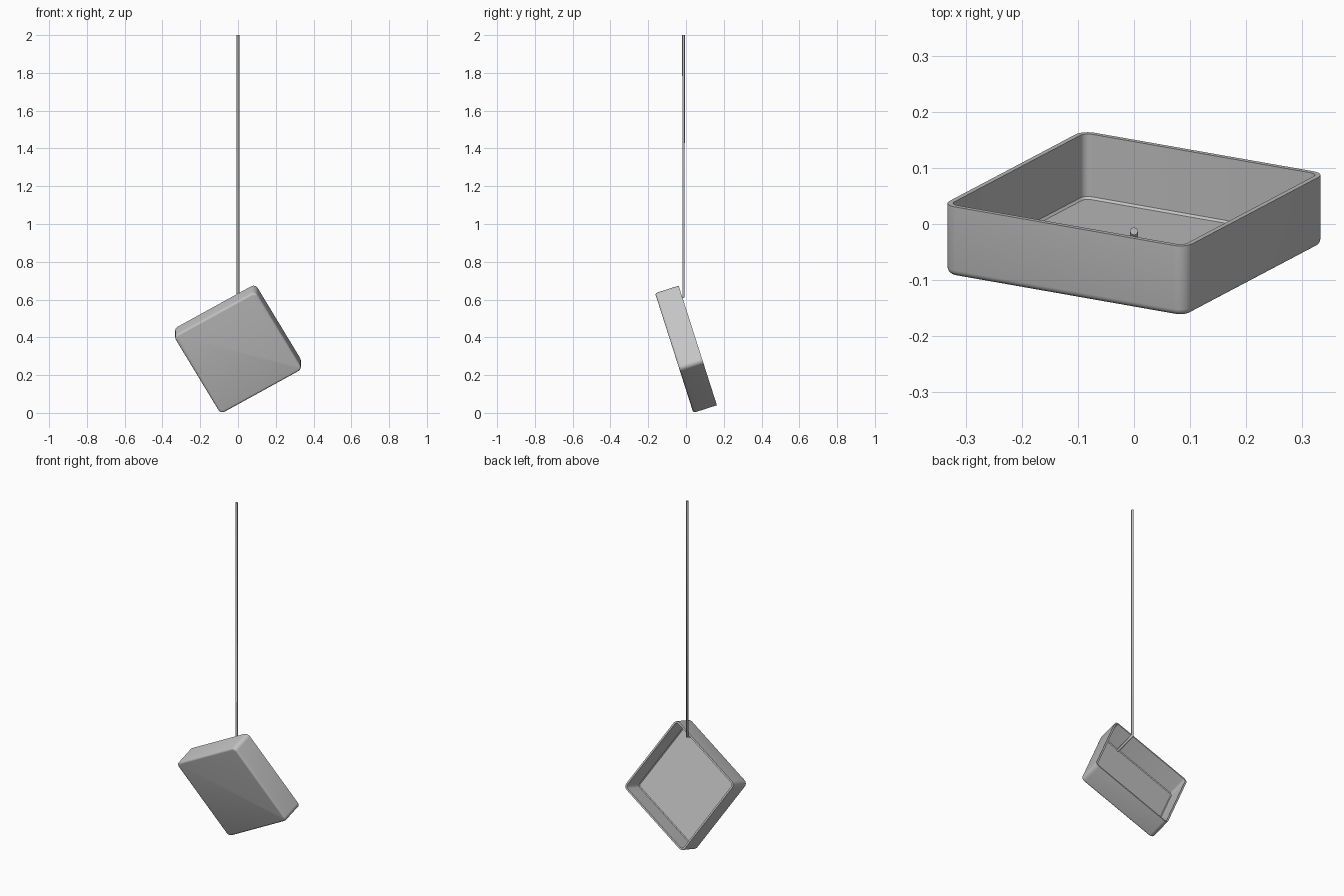
import bpy, bmesh, math
from mathutils import Vector

if "Cube" in bpy.data.objects:
    bpy.data.objects.remove(bpy.data.objects["Cube"])

TILT = math.atan2(0.04, 0.125)      # lean of the tray
ROLL = math.radians(30)             # turn of the tray in its own plane
HALF, CORNER, DEPTH, WALL, FILLET = 0.25, 0.025, 0.131, 0.01, 0.012
CENTER = Vector((0, -0.0625, 0.317))


def place(x, v, w):
    """Tray plane coordinates (x across, v up, w from base to rim) to world."""
    s, c = math.sin(TILT), math.cos(TILT)
    return CENTER + Vector((x, -v * s + w * c, v * c + w * s))


def ring(bm, inset, w, steps=6):
    """Rounded square loop at depth w, inset from the outer wall."""
    r = max(CORNER - inset, 0.004)
    k = HALF - inset - r
    verts = []
    for q in range(4):
        mid = math.radians(45 + 90 * q)
        cx, cy = k * math.copysign(1, math.cos(mid)), k * math.copysign(1, math.sin(mid))
        for i in range(steps + 1):
            a = math.radians(90 * q + 90 * i / steps)
            x, y = cx + r * math.cos(a), cy + r * math.sin(a)
            verts.append(bm.verts.new(place(x * math.cos(ROLL) - y * math.sin(ROLL),
                                            x * math.sin(ROLL) + y * math.cos(ROLL), w)))
    return verts


grey = bpy.data.materials.new("mid_grey")
grey.diffuse_color = (0.55, 0.55, 0.55, 1)
grey.use_nodes = True
grey.node_tree.nodes["Principled BSDF"].inputs["Base Color"].default_value = grey.diffuse_color

# Tray: filleted base, straight walls, flat rim, inner walls and floor
profile = []
for i in range(5):
    a = math.radians(90 * i / 4)
    profile.append((FILLET * (1 - math.sin(a)), FILLET * (1 - math.cos(a))))
profile += [(0, DEPTH), (WALL, DEPTH), (WALL, WALL + 0.004), (WALL + 0.004, WALL)]

bm = bmesh.new()
loops = [ring(bm, inset, w) for inset, w in profile]
for a, b in zip(loops, loops[1:]):
    for i in range(len(a)):
        j = (i + 1) % len(a)
        bm.faces.new((a[i], a[j], b[j], b[i]))
bm.faces.new(loops[0])
bm.faces.new(loops[-1])
bmesh.ops.recalc_face_normals(bm, faces=bm.faces)
mesh = bpy.data.meshes.new("tray")
bm.to_mesh(mesh)
bm.free()
mesh.materials.append(grey)
tray = bpy.data.objects.new("tray", mesh)
bpy.context.collection.objects.link(tray)
bpy.context.view_layer.objects.active = tray
tray.select_set(True)
bpy.ops.object.shade_smooth_by_angle(angle=math.radians(35))

# Hanging rod: straight drop, then a bend under the upper wall to the floor
rod_v = (HALF - WALL - 0.007) / math.cos(ROLL)
bend = place(0, rod_v, 0.138)
curve = bpy.data.curves.new("hanging_rod", 'CURVE')
curve.dimensions = '3D'
curve.bevel_depth = 0.007
curve.bevel_resolution = 2
curve.use_fill_caps = True
spline = curve.splines.new('POLY')
path = [Vector((0, bend.y, 2)), bend, place(0, rod_v, WALL)]
spline.points.add(len(path) - 1)
for p, co in zip(spline.points, path):
    p.co = (*co, 1)
curve.materials.append(grey)
rod = bpy.data.objects.new("hanging_rod", curve)
bpy.context.collection.objects.link(rod)
